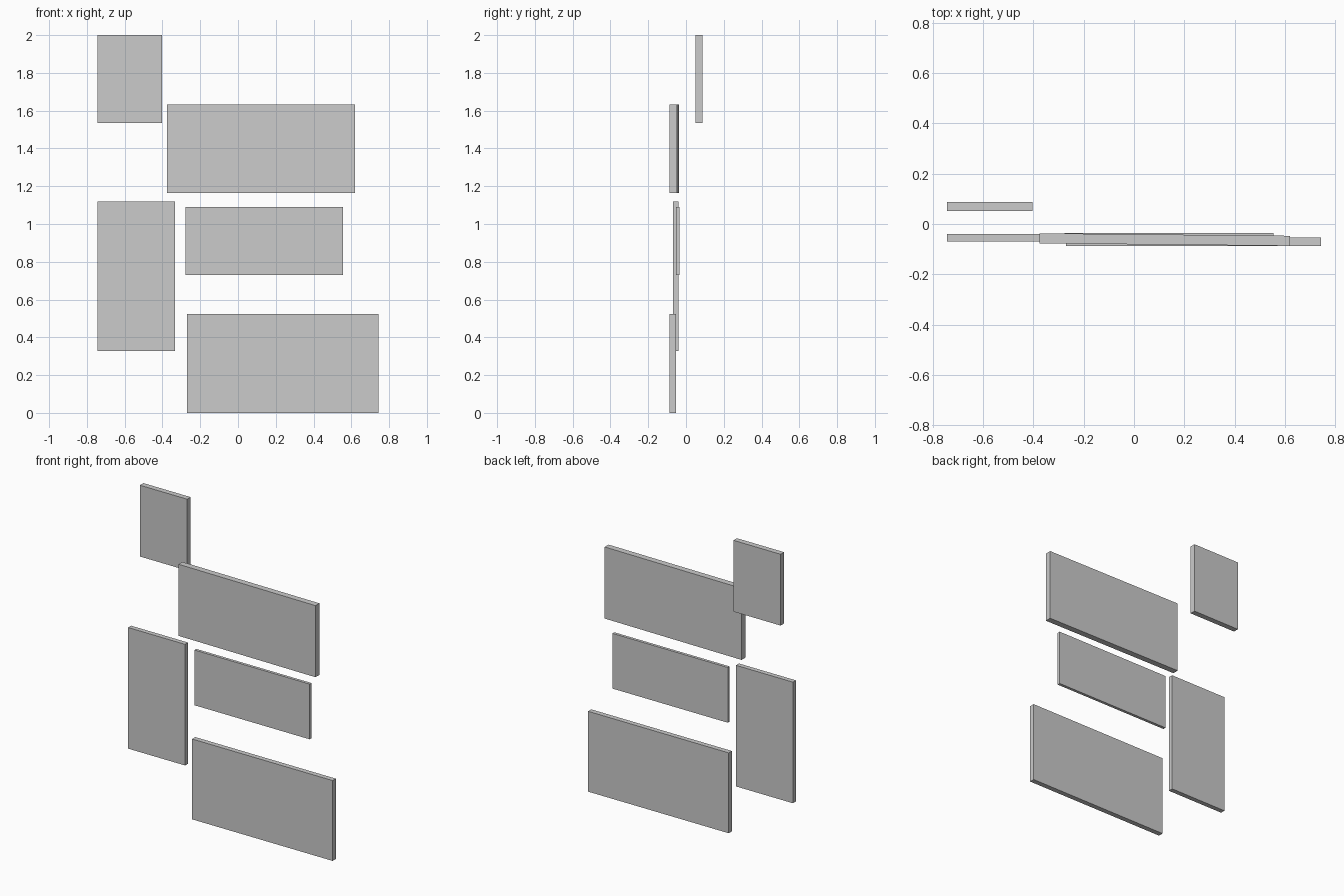
import bpy
import math

if "Cube" in bpy.data.objects:
    bpy.data.objects.remove(bpy.data.objects["Cube"])


def panel(name, x, y, z, turn=0.0):
    """Flat rectangular board from its x, y and z ranges, turned about z (degrees)."""
    lo, hi = zip(x, y, z)
    bpy.ops.mesh.primitive_cube_add(size=1, location=[(a + b) / 2 for a, b in zip(lo, hi)])
    ob = bpy.context.object
    ob.name = name
    ob.scale = [b - a for a, b in zip(lo, hi)]
    ob.rotation_euler.z = math.radians(turn)
    return ob


# Small board, set back from the others
panel("top_left_panel", (-0.744, -0.403), (0.051, 0.087), (1.535, 2.0))
# Wide upper board, very slightly turned
panel("upper_panel", (-0.375, 0.62), (-0.082, -0.042), (1.165, 1.632), turn=-0.57)
# Tall board on the left
panel("left_panel", (-0.744, -0.333), (-0.070, -0.039), (0.328, 1.118))
# Thin middle board
panel("middle_panel", (-0.277, 0.555), (-0.054, -0.035), (0.73, 1.09))
# Wide bottom board
panel("bottom_panel", (-0.27, 0.744), (-0.087, -0.054), (0.0, 0.524))
